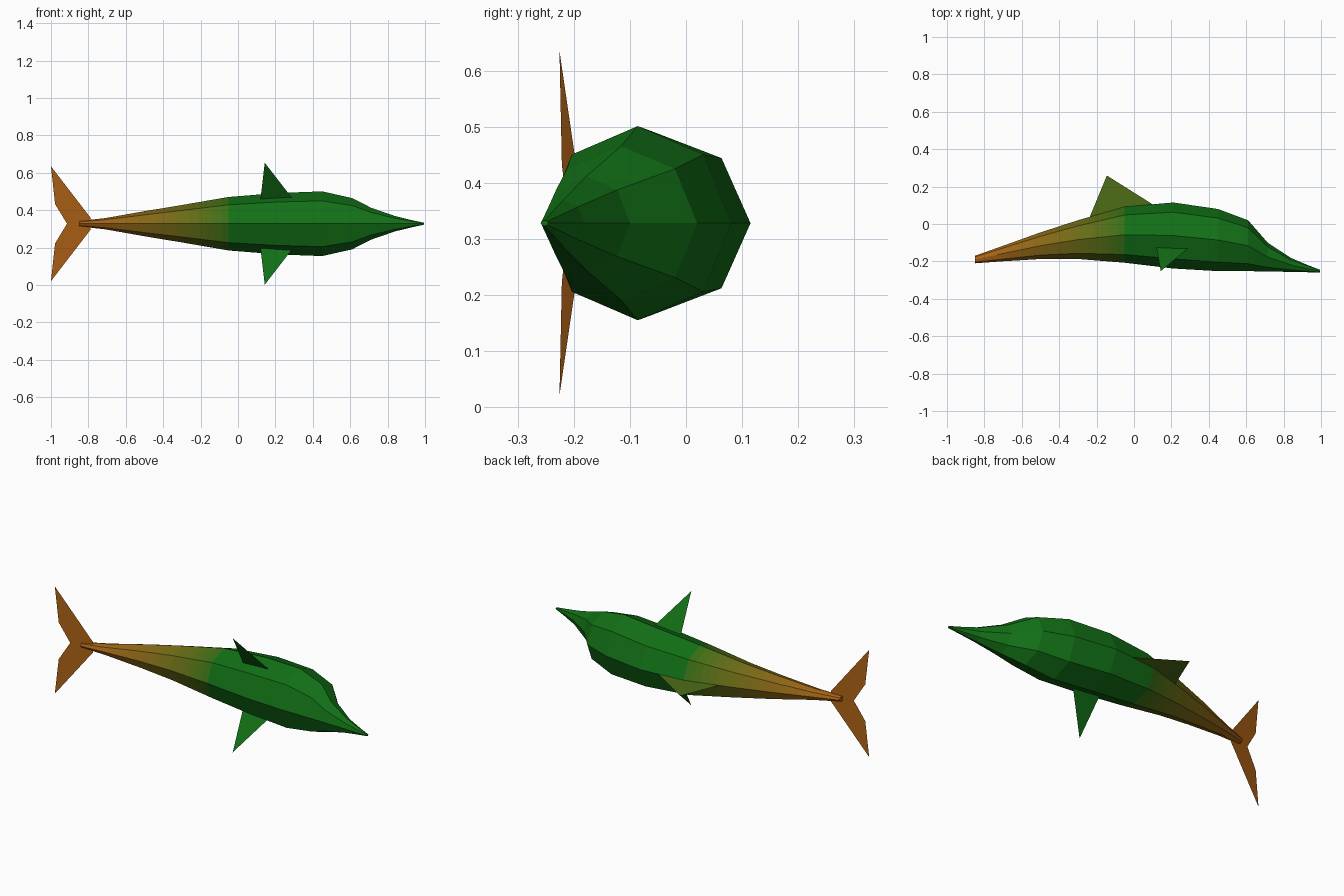
import bpy, math

if "Cube" in bpy.data.objects:
    bpy.data.objects.remove(bpy.data.objects["Cube"])

CZ = 0.328                      # height of the symmetry plane
GREEN, ORANGE = (0.006, 0.16, 0.008), (0.42, 0.12, 0.008)


def tint(x):
    """Colour at a position along the body: orange tail fading to green."""
    t = min(1, max(0, (x + 0.85) / 0.85))
    return tuple(o + (g - o) * t for o, g in zip(ORANGE, GREEN))


def material(name, rgb):
    m = bpy.data.materials.new(name)
    m.diffuse_color = (*rgb, 1)
    m.use_nodes = True
    m.node_tree.nodes["Principled BSDF"].inputs["Base Color"].default_value = m.diffuse_color
    return m


def build(name, verts, faces, mats):
    mesh = bpy.data.meshes.new(name)
    mesh.from_pydata(verts, [], faces)
    obj = bpy.data.objects.new(name, mesh)
    bpy.context.collection.objects.link(obj)
    for m in mats:
        mesh.materials.append(m)
    return obj


# Body stations: x, upper y, lower y, half width in z
stations = [
    (-0.85, -0.17, -0.21, 0.014), (-0.71, -0.12, -0.20, 0.030),
    (-0.50, -0.045, -0.187, 0.067), (-0.30, 0.02, -0.187, 0.100),
    (-0.05, 0.092, -0.207, 0.143), (0.21, 0.115, -0.238, 0.164),
    (0.45, 0.08, -0.252, 0.173), (0.61, 0.02, -0.252, 0.137),
    (0.715, -0.10, -0.254, 0.084), (0.84, -0.182, -0.256, 0.041),
    (0.93, -0.22, -0.258, 0.019), (0.995, -0.245, -0.259, 0.005)]

# Extra straight rings along the tail carry the colour fade
rings = []
for a, b in zip(stations, stations[1:]):
    n = 6 if a[0] < 0 and a[0] < -0.06 else 1
    rings += [tuple(p + (q - p) * i / n for p, q in zip(a, b)) for i in range(n)]
rings.append(stations[-1])

# Eight-sided body
verts, faces, mats, slots = [], [], [], []
for x, top, bot, hz in rings:
    for k in range(8):
        a = k * math.pi / 4
        verts.append((x, (top + bot) / 2 + (top - bot) / 2 * math.cos(a),
                      CZ + hz * math.sin(a)))
for r in range(len(rings) - 1):
    x = (rings[r][0] + rings[r + 1][0]) / 2
    mats.append(material("skin_%02d" % r, tint(x)))
    for k in range(8):
        n = (k + 1) % 8
        faces.append((r * 8 + k, r * 8 + n, r * 8 + 8 + n, r * 8 + 8 + k))
        slots.append(r)
faces += [tuple(range(7, -1, -1)), tuple(range(len(verts) - 8, len(verts)))]
slots += [0, len(rings) - 2]
body = build("body", verts, faces, mats)
body.data.polygons.foreach_set("material_index", slots)

# Dorsal fin, a flat sheet in the symmetry plane
build("dorsal_fin", [(-0.24, 0.03, CZ), (0.10, 0.105, CZ), (-0.145, 0.259, CZ)],
      [(0, 1, 2)], [material("dorsal_skin", tint(-0.14))])

# Mirrored side fins and tail flukes
fin_mat = material("fin_skin", GREEN)
fluke_mat = material("fluke_skin", ORANGE)
fluke = [(-0.787, 0.03), (-1.0, 0.307), (-0.978, 0.105), (-0.914, 0.0), (-0.79, 0.0)]
for side, s in (("left", 1), ("right", -1)):
    fin = [(0.12, -0.125, 0.13), (0.295, -0.125, 0.13), (0.143, -0.252, 0.326)]
    build(side + "_side_fin", [(x, y, CZ + s * z) for x, y, z in fin],
          [(0, 1, 2)[::s]], [fin_mat])
    build(side + "_tail_fluke",
          [(x, -0.185 + 0.19 * (x + 0.787), CZ + s * z) for x, z in fluke],
          [(0, 1, 2, 3, 4)[::s]], [fluke_mat])
